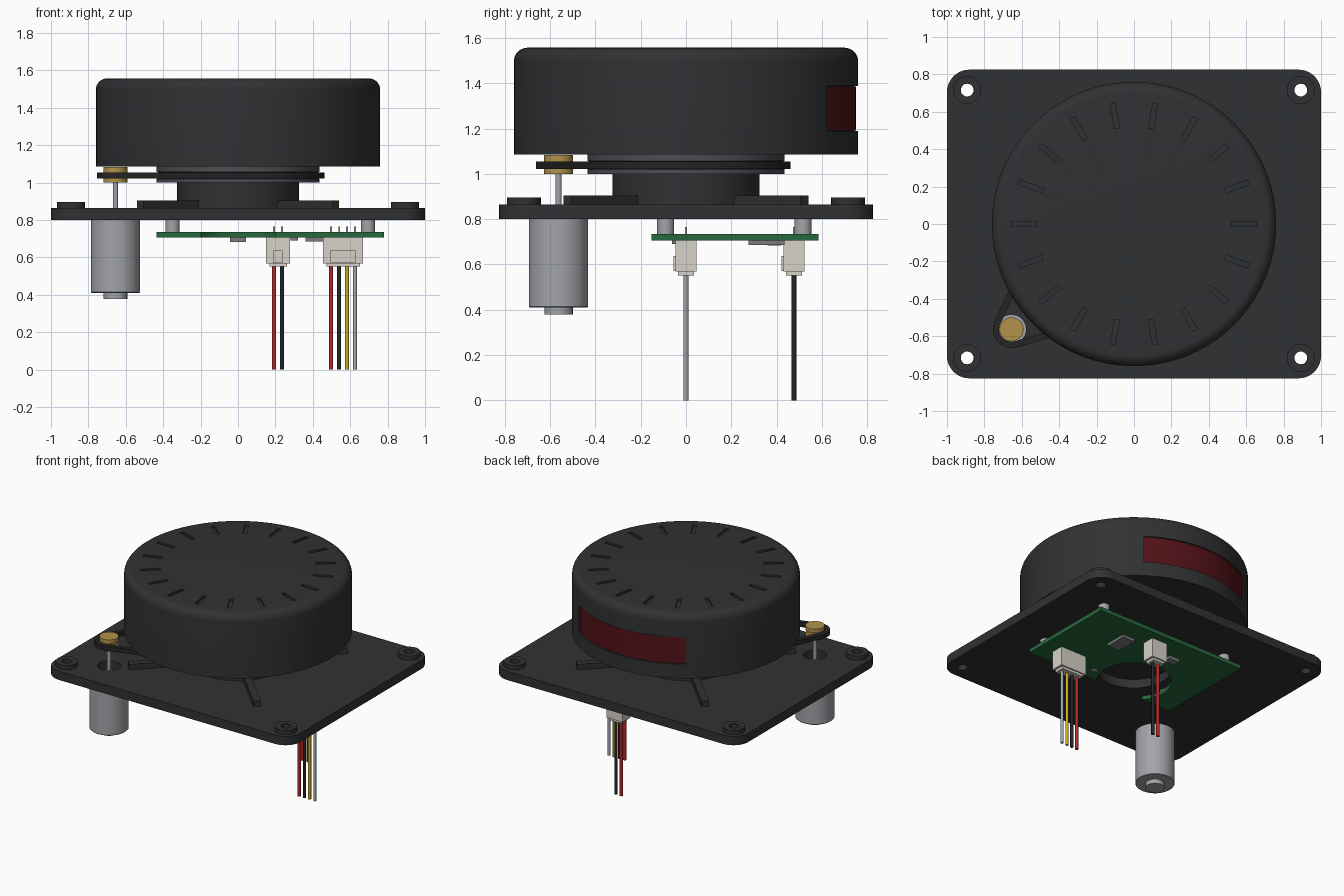
import bpy, bmesh
from math import sin, cos, pi, radians, acos, atan2, hypot

if "Cube" in bpy.data.objects:
    bpy.data.objects.remove(bpy.data.objects["Cube"])


def material(name, rgb):
    m = bpy.data.materials.new(name)
    m.diffuse_color = (*rgb, 1)
    m.use_nodes = True
    m.node_tree.nodes["Principled BSDF"].inputs["Base Color"].default_value = m.diffuse_color
    return m


BLACK = material("black_plastic", (0.03, 0.031, 0.033))
RUBBER = material("rubber", (0.018, 0.018, 0.018))
GREY = material("dark_grey_metal", (0.07, 0.075, 0.085))
STEEL = material("steel", (0.36, 0.37, 0.39))
BRASS = material("brass", (0.45, 0.29, 0.07))
LENS = material("dark_red_window", (0.085, 0.006, 0.009))
GREEN = material("circuit_green", (0.02, 0.14, 0.045))
IVORY = material("ivory", (0.68, 0.65, 0.58))
CHIP = material("chip_grey", (0.2, 0.2, 0.2))
RED = material("wire_red", (0.45, 0.02, 0.02))
YELLOW = material("wire_yellow", (0.6, 0.4, 0.02))


def finish(name, bm, mat):
    bmesh.ops.recalc_face_normals(bm, faces=bm.faces)
    me = bpy.data.meshes.new(name)
    bm.to_mesh(me)
    bm.free()
    ob = bpy.data.objects.new(name, me)
    bpy.context.collection.objects.link(ob)
    if mat:
        me.materials.append(mat)
    smooth(me)
    return ob


def smooth(me):
    me.polygons.foreach_set("use_smooth", [True] * len(me.polygons))
    me.set_sharp_from_angle(angle=radians(30))


def prism(name, outline, z0, z1, mat=None):
    bm = bmesh.new()
    face = bm.faces.new([bm.verts.new((x, y, z0)) for x, y in outline])
    ext = bmesh.ops.extrude_face_region(bm, geom=[face])["geom"]
    bmesh.ops.translate(bm, vec=(0, 0, z1 - z0),
                        verts=[v for v in ext if isinstance(v, bmesh.types.BMVert)])
    return finish(name, bm, mat)


def arc(cx, cy, r, a0, a1, n):
    return [(cx + r * cos(a0 + (a1 - a0) * i / n), cy + r * sin(a0 + (a1 - a0) * i / n))
            for i in range(n + 1)]


def cyl(name, x, y, r, z0, z1, mat=None, n=32):
    return prism(name, arc(x, y, r, 0, 2 * pi, n)[:-1], z0, z1, mat)


def box(name, x0, x1, y0, y1, z0, z1, mat=None):
    return prism(name, [(x0, y0), (x1, y0), (x1, y1), (x0, y1)], z0, z1, mat)


def lathe(name, profile, mat, x=0, y=0, n=96):
    bm = bmesh.new()
    vs = [bm.verts.new((x + r, y, z)) for r, z in profile]
    es = [bm.edges.new(p) for p in zip(vs, vs[1:])]
    bmesh.ops.spin(bm, geom=vs + es, cent=(x, y, 0), axis=(0, 0, 1), angle=2 * pi, steps=n)
    bmesh.ops.remove_doubles(bm, verts=bm.verts, dist=1e-5)
    return finish(name, bm, mat)


def cut(ob, cutters):
    for c in cutters:
        c.hide_render = True
        m = ob.modifiers.new("cut", 'BOOLEAN')
        m.operation, m.object, m.solver = 'DIFFERENCE', c, 'EXACT'
    me = bpy.data.meshes.new_from_object(ob.evaluated_get(bpy.context.evaluated_depsgraph_get()))
    ob.modifiers.clear()
    ob.data = me
    smooth(me)
    for c in cutters:
        bpy.data.objects.remove(c)


def bar(name, a, r0, r1, w, z0, z1, mat=None):
    pts = [(r0, -w), (r1, -w), (r1, w), (r0, w)]
    return prism(name, [(u * cos(a) - v * sin(a), u * sin(a) + v * cos(a)) for u, v in pts], z0, z1, mat)


MX, MY = -0.655, -0.563   # motor axis
corners = [(sx * 0.892, sy * 0.716) for sx in (1, -1) for sy in (1, -1)]

# base plate with rounded corners, bore, motor opening and screw holes
R = 0.12
outline = []
for i, (sx, sy) in enumerate([(1, 1), (-1, 1), (-1, -1), (1, -1)]):
    outline += arc(sx * (1 - R), sy * (0.825 - R), R, i * pi / 2, (i + 1) * pi / 2, 10)
plate = prism("base_plate", outline, 0.80, 0.865, BLACK)
cut(plate, [cyl("cutter", x, y, 0.034, 0.7, 1) for x, y in corners]
    + [cyl("cutter", MX, MY, 0.078, 0.7, 1), cyl("cutter", 0, 0, 0.25, 0.7, 1, n=64)])
for x, y in corners:
    lathe("screw_boss", [(0.034, 0.86), (0.034, 0.895), (0.075, 0.895), (0.075, 0.86), (0.034, 0.86)],
          BLACK, x, y, 32)

# hub with diagonal ribs
cyl("hub", 0, 0, 0.325, 0.865, 1.0, BLACK, 64)
for k in range(4):
    bar("hub_rib", pi / 4 + k * pi / 2, 0.3, 0.74, 0.024, 0.86, 0.905, BLACK)

# large pulley
lathe("large_pulley", [(0, 1.0), (0.435, 1.0), (0.435, 1.02), (0.42, 1.024), (0.42, 1.053),
                       (0.435, 1.057), (0.435, 1.086), (0, 1.086)], GREY)

# rotating drum head with top slots and window pocket
f = 0.06
drum = lathe("drum_head", [(0, 1.085), (0.76, 1.085)]
             + arc(0.76 - f, 1.557 - f, f, 0, pi / 2, 8) + [(0, 1.557)], BLACK, n=128)


def sector(name, r0, r1, z0, z1, mat=None):
    a0, a1 = radians(55), radians(125)
    return prism(name, arc(0, 0, r1, a0, a1, 40) + arc(0, 0, r0, a1, a0, 40), z0, z1, mat)


cut(drum, [bar("cutter", radians(20 * k), 0.52, 0.655, 0.013, 1.542, 1.6) for k in range(18)]
    + [sector("cutter", 0.745, 0.8, 1.19, 1.387)])
sector("window", 0.74, 0.751, 1.191, 1.386, LENS)

# drive belt: tangent loop around both pulleys
D, PHI = hypot(MX, MY), atan2(MY, MX)


def loop(big, small):
    b = acos((big - small) / D)
    return arc(0, 0, big, PHI + b, PHI + 2 * pi - b, 64) + arc(MX, MY, small, PHI - b, PHI + b, 24)


bm = bmesh.new()
rings = [[bm.verts.new((x, y, z)) for x, y in loop(*rr)] for rr, z in
         (((0.462, 0.1), 1.022), ((0.462, 0.1), 1.055), ((0.425, 0.066), 1.055), ((0.425, 0.066), 1.022))]
for k in range(4):
    a, b = rings[k], rings[(k + 1) % 4]
    for i in range(len(a)):
        j = (i + 1) % len(a)
        bm.faces.new((a[i], a[j], b[j], b[i]))
finish("drive_belt", bm, RUBBER)

# motor, shaft and brass pulley
lathe("motor", [(0, 0.378), (0.063, 0.378), (0.063, 0.41), (0.127, 0.41), (0.131, 0.414),
                (0.131, 0.80), (0, 0.80)], STEEL, MX, MY, 48)
cyl("motor_shaft", MX, MY, 0.014, 0.79, 1.01, STEEL, 20)
lathe("motor_pulley", [(0, 1.0), (0.064, 1.0), (0.064, 1.024), (0.052, 1.028), (0.052, 1.05),
                       (0.064, 1.054), (0.064, 1.084), (0, 1.084)], BRASS, MX, MY, 40)

# circuit board, standoffs and chips
board = box("circuit_board", -0.435, 0.78, -0.153, 0.585, 0.706, 0.735, GREEN)
cut(board, [cyl("cutter", 0, 0, 0.25, 0.6, 0.78, n=64)])
for x in (-0.35, 0.695):
    for y in (-0.09, 0.517):
        cyl("standoff", x, y, 0.038, 0.735, 0.80, STEEL, 24)
for x, y, w, d, h in ((0.41, 0.355, 0.1, 0.16, 0.02), (0, 0.39, 0.085, 0.06, 0.023),
                      (0.3, -0.05, 0.04, 0.025, 0.015)):
    box("chip", x - w / 2, x + w / 2, y - d / 2, y + d / 2, 0.706 - h, 0.707, CHIP)


# wire connectors with pins and leads
def connector(y, xs, colours):
    a, b = xs[0] - 0.043, xs[-1] + 0.043
    box("connector", a, b, y - 0.046, y + 0.046, 0.568, 0.706, IVORY)
    box("connector_plug", a + 0.018, b - 0.018, y - 0.036, y + 0.036, 0.55, 0.57, IVORY)
    box("connector_tab", a + 0.04, b - 0.04, y - 0.056, y - 0.04, 0.57, 0.637, IVORY)
    for x, mat in zip(xs, colours):
        cyl("wire", x, y, 0.011, 0, 0.552, mat, 16)
        box("pin", x - 0.005, x + 0.005, y - 0.005, y + 0.005, 0.70, 0.765, STEEL)


connector(0, (0.498, 0.541, 0.583, 0.626), (RED, RUBBER, YELLOW, STEEL))
connector(0.477, (0.193, 0.236), (RED, RUBBER))
